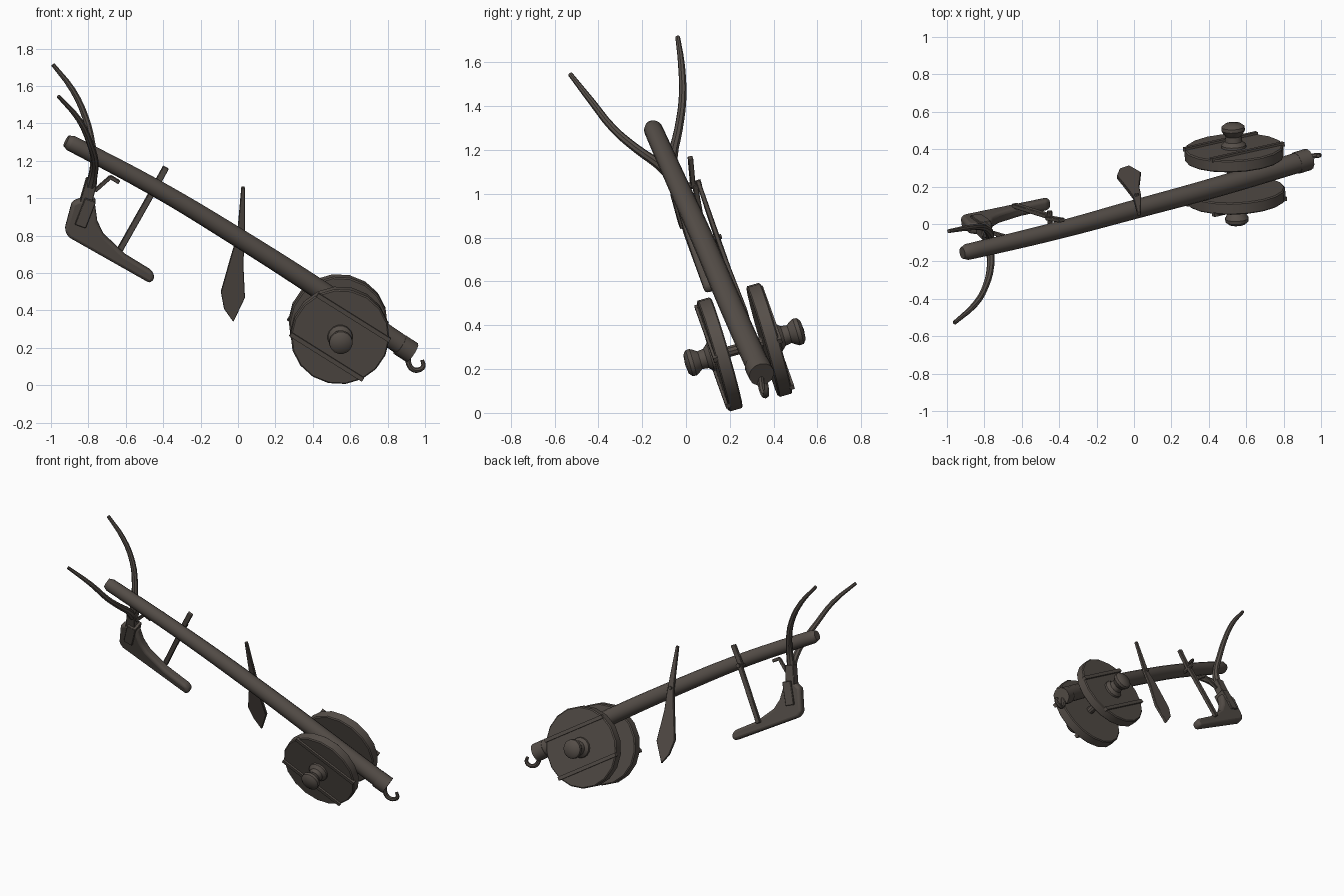
import bpy, bmesh, math
from mathutils import Vector, Matrix

if "Cube" in bpy.data.objects:
    bpy.data.objects.remove(bpy.data.objects["Cube"])

# Single material
wood = bpy.data.materials.new("dark_brown_wood")
wood.use_nodes = True
COLOR = (0.092, 0.077, 0.066, 1)
wood.diffuse_color = COLOR
wood.node_tree.nodes["Principled BSDF"].inputs["Base Color"].default_value = COLOR

# Tilted frame: SIDE runs along the axle, AHEAD along the beam
SIDE = Vector((-0.04, 0.96, 0.28)).normalized()
UP = Vector((0.83, 0.22, -0.51)).cross(SIDE).normalized()
AHEAD = SIDE.cross(UP)
FRAME = Matrix((UP, AHEAD, SIDE)).transposed().to_4x4()


def shade(obj):
    bpy.ops.object.select_all(action='DESELECT')
    obj.select_set(True)
    bpy.context.view_layer.objects.active = obj
    bpy.ops.object.shade_smooth_by_angle(angle=math.radians(35))


def finish(name, bm, bevel=0, segments=2):
    bmesh.ops.recalc_face_normals(bm, faces=bm.faces[:])
    mesh = bpy.data.meshes.new(name)
    bm.to_mesh(mesh)
    bm.free()
    mesh.materials.append(wood)
    obj = bpy.data.objects.new(name, mesh)
    bpy.context.collection.objects.link(obj)
    shade(obj)
    if bevel:
        mod = obj.modifiers.new("bevel", 'BEVEL')
        mod.width, mod.segments = bevel, segments
        mod.limit_method = 'ANGLE'
    return obj


def tube(name, points, radii, resolution=3, steps=4):
    """Round tapering rod along a smooth path."""
    curve = bpy.data.curves.new(name, 'CURVE')
    curve.dimensions = '3D'
    curve.bevel_depth = 1
    curve.bevel_resolution = resolution
    curve.resolution_u = steps
    curve.use_fill_caps = True
    spline = curve.splines.new('BEZIER')
    spline.bezier_points.add(len(points) - 1)
    for bp, p, r in zip(spline.bezier_points, points, radii):
        bp.co, bp.radius = p, r
        bp.handle_left_type = bp.handle_right_type = 'AUTO'
    curve.materials.append(wood)
    obj = bpy.data.objects.new(name, curve)
    bpy.context.collection.objects.link(obj)
    bpy.ops.object.select_all(action='DESELECT')
    obj.select_set(True)
    bpy.context.view_layer.objects.active = obj
    bpy.ops.object.convert(target='MESH')
    shade(bpy.context.view_layer.objects.active)


def plate(name, points, thickness, bevel=0, segments=2):
    """Outline thickened along the axle direction."""
    bm = bmesh.new()
    half = SIDE * thickness / 2
    face = bm.faces.new([bm.verts.new(Vector(p) - half) for p in points])
    moved = bmesh.ops.extrude_face_region(bm, geom=[face], use_keep_orig=True)
    new = [g for g in moved["geom"] if isinstance(g, bmesh.types.BMVert)]
    bmesh.ops.translate(bm, verts=new, vec=half * 2)
    return finish(name, bm, bevel, segments)


def bar(name, a, b, width, thickness, end_width=None):
    """Flat straight bar from a to b."""
    a, b = Vector(a), Vector(b)
    across = (b - a).cross(SIDE).normalized() / 2
    wide = across * (end_width or width)
    across = across * width
    return plate(name, [a - across, a + across, b + wide, b - wide], thickness, 0.003, 1)


def lathe(name, profile, matrix, sides):
    """Turn (radius, height) pairs about the local z axis."""
    bm = bmesh.new()
    verts = [bm.verts.new((r, 0, z)) for r, z in profile]
    edges = [bm.edges.new(pair) for pair in zip(verts, verts[1:])]
    bmesh.ops.spin(bm, geom=verts + edges, axis=(0, 0, 1), cent=(0, 0, 0),
                   angle=2 * math.pi, steps=sides)
    bmesh.ops.remove_doubles(bm, verts=bm.verts[:], dist=0.0002)
    bm.transform(matrix)
    return finish(name, bm)


def box(name, size, matrix):
    bm = bmesh.new()
    bmesh.ops.create_cube(bm, size=1)
    bm.transform(matrix @ Matrix.Diagonal((*size, 1)))
    return finish(name, bm)


def body_point(x, z):
    """Point on the upright plane that holds the plough body."""
    return Vector((x, 0.11 + (0.04 * (x + 0.46) - 0.28 * (z - 0.575)) / 0.96, z))


# Main beam with front collar and hook
tube("beam", [(-.918, -.155, 1.307), (-.895, -.15, 1.295), (-.45, -.045, 1.06),
              (0, .077, .79), (.45, .2, .502), (.925, .343, .18)],
     [.032, .043, .047, .051, .054, .055], 5, 5)
tube("beam_collar", [(.865, .325, .217), (.93, .345, .175)], [.059, .059], 5, 1)
tube("hook", [(.91, .34, .18), (.913, .345, .115), (.935, .355, .085), (.965, .365, .082),
              (.99, .367, .1), (.985, .365, .135)],
     [.016, .015, .014, .014, .013, .01], 2)

# Wheels: disc, turned hub and two battens per side
axle_mid = Vector((.54, .267, .30))
hub_profile = [(0, .03), (.068, .03), (.066, .045), (.047, .065), (.043, .095),
               (.055, .112), (.064, .128), (.062, .146), (.045, .16), (0, .165)]
wheel_profile = [(0, -.033), (.258, -.033), (.265, -.027), (.265, .027), (.258, .033), (0, .033)]
for label, sign in (("left", 1), ("right", -1)):
    place = Matrix.Translation(axle_mid + SIDE * 0.118 * sign) @ FRAME
    if sign < 0:
        place = place @ Matrix.Rotation(math.pi, 4, 'Y')
    lathe(label + "_wheel", wheel_profile, place, 18)
    lathe(label + "_hub", hub_profile, place, 16)
    for i, offset in enumerate((-.13, .13)):
        box(f"{label}_batten_{i + 1}", (.024, .465, .022),
            place @ Matrix.Translation((offset, 0, .034)))

# Axle and its bearing block under the beam
tube("axle", [axle_mid - SIDE * .12, axle_mid + SIDE * .12], [.026, .026], 3, 1)
box("axle_block", (.11, .08, .06), Matrix.Translation(axle_mid + UP * .04) @ FRAME)

# Coulter knife with its bolt
plate("coulter", [(.018, .054, 1.06), (.036, .054, 1.06), (.038, .15, .78), (.028, .195, .66),
                  (.037, .27, .47), (-.025, .305, .34), (-.075, .29, .41),
                  (-.092, .25, .50), (-.035, .18, .7), (-.005, .14, .8)], .02, .003, 1)
bolt = Vector((.015, .143, .8))
tube("coulter_bolt", [bolt - SIDE * .05, bolt + SIDE * .02], [.012, .012], 2, 1)

# Plough body: heel and long sole
outline = [(-.888, .98), (-.845, 1.0), (-.765, .973), (-.752, .877), (-.72, .81), (-.604, .70),
           (-.46, .612), (-.445, .578), (-.47, .548), (-.91, .797), (-.927, .834)]
plate("plough_body", [body_point(*p) for p in outline], .06, .018, 3)

# Strut between the sole and the beam
joint = (-.45, .04, 1.045)
bar("strut", joint, (-.64, .10, .71), .032, .024)
bar("strut_top", (-.385, .02, 1.165), (-.46, .032, 1.03), .034, .022)
tube("strut_pin", [Vector(joint) - SIDE * .05, Vector(joint) + SIDE * .03], [.014, .014], 2, 1)

# Handle post, socket and brace
bar("handle_socket", body_point(-.845, .86), body_point(-.79, 1.0), .062, .085)
bar("handle_post", body_point(-.82, .96), body_point(-.782, 1.10), .065, .055, .06)
bar("brace_lower", (-.765, -.045, 1.04), (-.68, -.07, 1.115), .02, .02)
bar("brace_upper", (-.685, -.07, 1.115), (-.635, -.065, 1.085), .02, .02)

# Two curved handles
tube("left_handle", [(-.787, -.055, 1.07), (-.77, -.06, 1.17), (-.782, -.035, 1.29),
                     (-.815, -.016, 1.43), (-.885, -.02, 1.58), (-.99, -.038, 1.715)],
     [.027, .023, .02, .018, .016, .011], 2, 3)
tube("right_handle", [(-.787, -.058, 1.07), (-.772, -.12, 1.13), (-.767, -.225, 1.205),
                      (-.792, -.33, 1.295), (-.85, -.43, 1.42), (-.96, -.528, 1.545)],
     [.027, .023, .02, .018, .016, .011], 2, 3)
